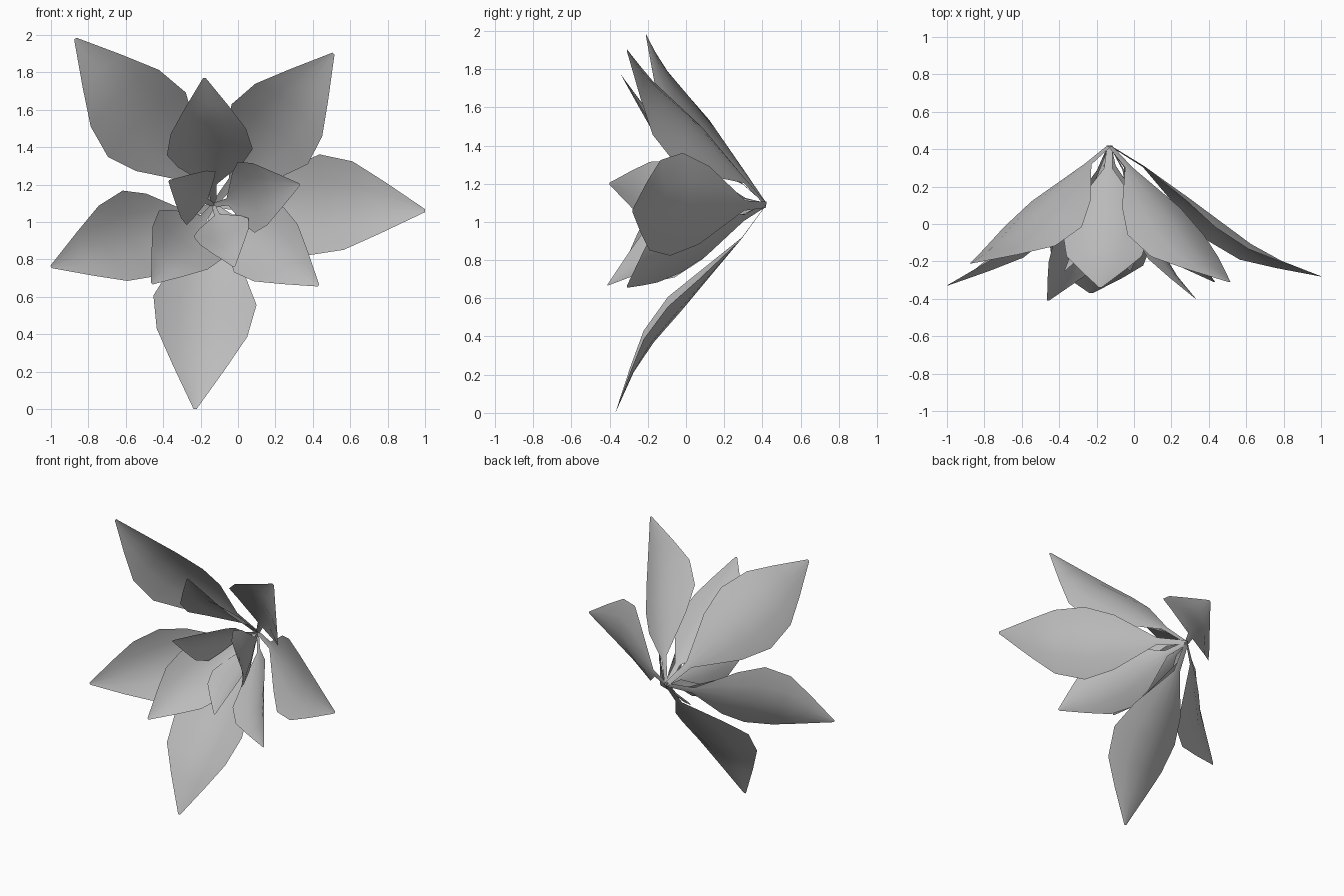
import bpy
import math
from mathutils import Vector, Matrix

if "Cube" in bpy.data.objects:
    bpy.data.objects.remove(bpy.data.objects["Cube"])

grey = bpy.data.materials.new("petal_grey")
grey.diffuse_color = (0.5, 0.5, 0.5, 1)
grey.use_nodes = True
grey.node_tree.nodes["Principled BSDF"].inputs["Base Color"].default_value = grey.diffuse_color

BASE = Vector((-0.13, 0.42, 1.09))   # point where all the stalks meet
FRONT = Vector((0, -1, 0))           # the way the flower opens

# one shared petal outline: (position along length, half width, forward bow)
PROFILE = [(0.0, 0.012, 0.0), (0.16, 0.02, 0.0), (0.38, 0.155, 0.015),
           (0.53, 0.205, 0.025), (0.69, 0.18, 0.04), (0.83, 0.105, 0.035),
           (1.0, 0.006, 0.0)]
ACROSS = [-1, -0.5, 0, 0.5, 1]
CUP = 1.5                            # how strongly the edges curl forward


def petal(name, tip, roll=0, wide=1.0):
    """Cupped leaf-shaped sheet from the base to the tip."""
    axis = Vector(tip) - BASE
    length = axis.length
    axis.normalize()
    side = axis.cross(FRONT).normalized()
    side = Matrix.Rotation(math.radians(roll), 3, axis) @ side
    inner = side.cross(axis)
    verts, faces = [], []
    for t, w, bow in PROFILE:
        for u in ACROSS:
            x = u * w * wide
            lift = bow + CUP * x * x
            verts.append(BASE + length * (axis * t + side * x + inner * lift))
    n = len(ACROSS)
    for r in range(len(PROFILE) - 1):
        for c in range(n - 1):
            a = r * n + c
            faces.append((a, a + 1, a + n + 1, a + n))
    mesh = bpy.data.meshes.new(name)
    mesh.from_pydata(verts, [], faces)
    mesh.materials.append(grey)
    mesh.shade_smooth()
    obj = bpy.data.objects.new(name, mesh)
    bpy.context.collection.objects.link(obj)


# outer ring
petal("outer_petal_upper_left", (-0.87, -0.21, 1.98))
petal("outer_petal_upper_right", (0.51, -0.31, 1.90))
petal("outer_petal_right", (1.00, -0.28, 1.06), roll=-8)
petal("outer_petal_bottom", (-0.23, -0.37, 0.0))
petal("outer_petal_left", (-1.00, -0.33, 0.76))

# inner ring
petal("inner_petal_top", (-0.18, -0.34, 1.77), wide=1.1)
petal("inner_petal_right", (0.33, -0.40, 1.20))
petal("inner_petal_lower_right", (0.43, -0.31, 0.66), wide=1.05)
petal("inner_petal_lower_left", (-0.46, -0.41, 0.67), wide=1.05)

# small heart petals
petal("heart_petal_bottom", (-0.02, -0.25, 0.76))
petal("heart_petal_left", (-0.37, -0.25, 1.22), wide=1.1)
